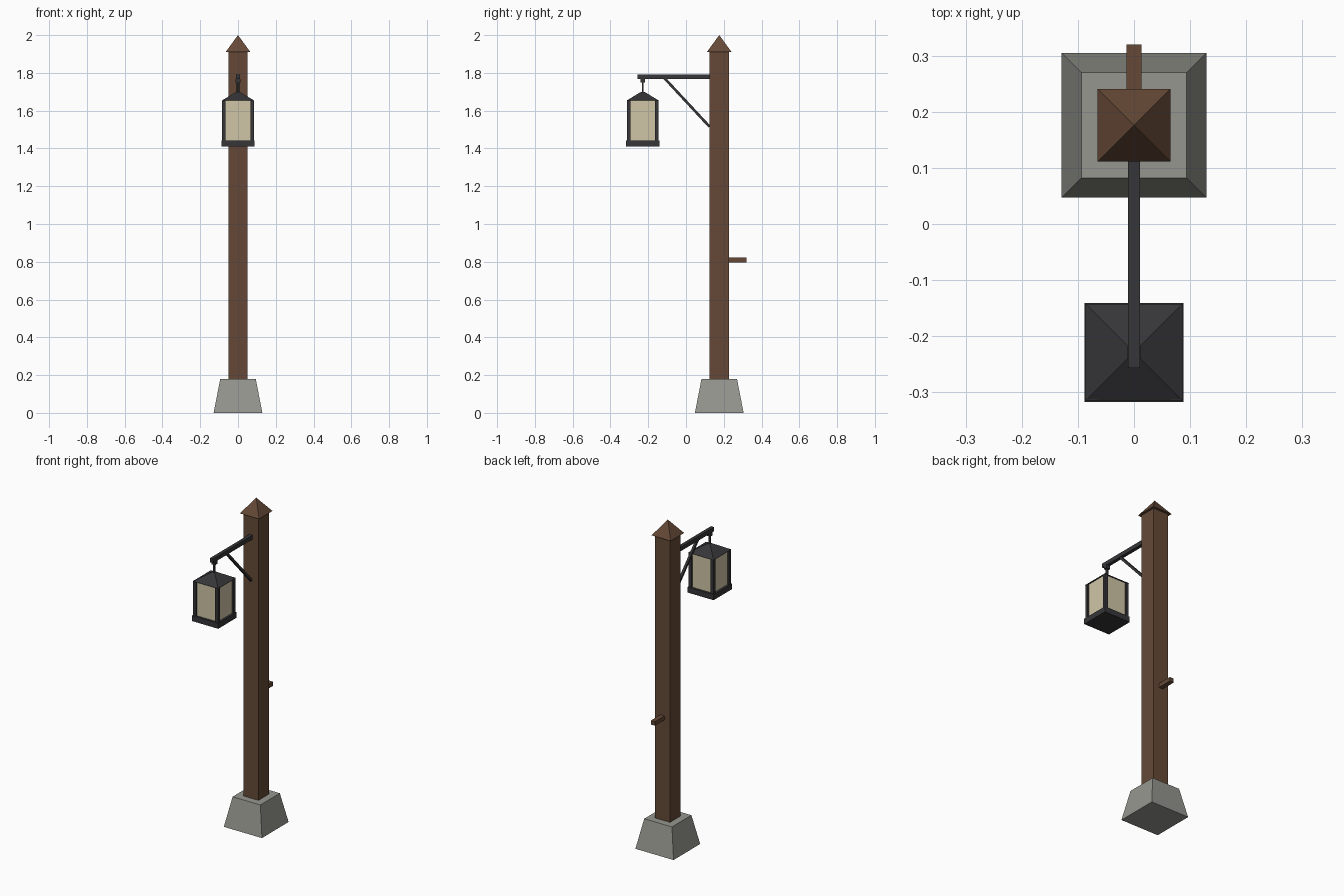
import bpy, bmesh, math
from mathutils import Vector

if "Cube" in bpy.data.objects:
    bpy.data.objects.remove(bpy.data.objects["Cube"])


def material(name, rgb):
    m = bpy.data.materials.new(name)
    lin = [((c / 255 + 0.055) / 1.055) ** 2.4 for c in rgb]
    m.diffuse_color = (*lin, 1)
    m.use_nodes = True
    m.node_tree.nodes["Principled BSDF"].inputs["Base Color"].default_value = m.diffuse_color
    return m


WOOD = material("brown wood", (101, 73, 55))
STONE = material("grey stone", (150, 150, 143))
METAL = material("dark iron", (54, 54, 57))
GLASS = material("pale glass", (207, 197, 166))


def frustum(name, mat, x, y, z0, z1, bottom, top):
    """Square block; bottom and top are (half x, half y); top of 0 makes a pyramid."""
    bm = bmesh.new()
    corners = [(-1, -1), (1, -1), (1, 1), (-1, 1)]
    low = [bm.verts.new((x + i * bottom[0], y + j * bottom[1], z0)) for i, j in corners]
    bm.faces.new(low[::-1])
    if top[0] == 0:
        apex = bm.verts.new((x, y, z1))
        for k in range(4):
            bm.faces.new((low[k], low[(k + 1) % 4], apex))
    else:
        high = [bm.verts.new((x + i * top[0], y + j * top[1], z1)) for i, j in corners]
        bm.faces.new(high)
        for k in range(4):
            n = (k + 1) % 4
            bm.faces.new((low[k], low[n], high[n], high[k]))
    mesh = bpy.data.meshes.new(name)
    bm.to_mesh(mesh)
    bm.free()
    mesh.materials.append(mat)
    ob = bpy.data.objects.new(name, mesh)
    bpy.context.collection.objects.link(ob)
    return ob


def box(name, mat, x, y, z0, z1, hx, hy):
    return frustum(name, mat, x, y, z0, z1, (hx, hy), (hx, hy))


PY = 0.176   # post centre
LY = -0.229  # lantern centre

# Post on a tapered stone footing, with a pyramid cap and a rear peg
frustum("stone_footing", STONE, 0, PY, 0, 0.18, (0.129, 0.129), (0.094, 0.094))
box("post", WOOD, 0, PY, 0.17, 1.915, 0.051, 0.051)
frustum("post_cap", WOOD, 0, PY, 1.911, 2.0, (0.065, 0.065), (0, 0))
box("rear_peg", WOOD, 0, 0.268, 0.797, 0.822, 0.0135, 0.052)

# Iron arm and its diagonal brace
box("arm", METAL, 0, -0.064, 1.767, 1.792, 0.0105, 0.193)
a, b = Vector((0, 0.125, 1.515)), Vector((0, -0.115, 1.773))
brace = box("arm_brace", METAL, 0, 0, 0, (b - a).length, 0.007, 0.007)
brace.location = a
brace.rotation_euler = (math.atan2(a.y - b.y, b.z - a.z), 0, 0)

# Hanger
box("hanger_knob", METAL, 0, LY, 1.748, 1.768, 0.012, 0.012)
box("hanger_rod", METAL, 0, LY, 1.685, 1.752, 0.005, 0.005)

# Lantern
box("lantern_base", METAL, 0, LY, 1.409, 1.443, 0.088, 0.088)
box("lantern_glass", GLASS, 0, LY, 1.443, 1.655, 0.075, 0.075)
for i in (-1, 1):
    for j in (-1, 1):
        box("lantern_corner", METAL, i * 0.0745, LY + j * 0.0745, 1.443, 1.655, 0.0095, 0.0095)
frustum("lantern_roof", METAL, 0, LY, 1.653, 1.698, (0.086, 0.086), (0.012, 0.012))
